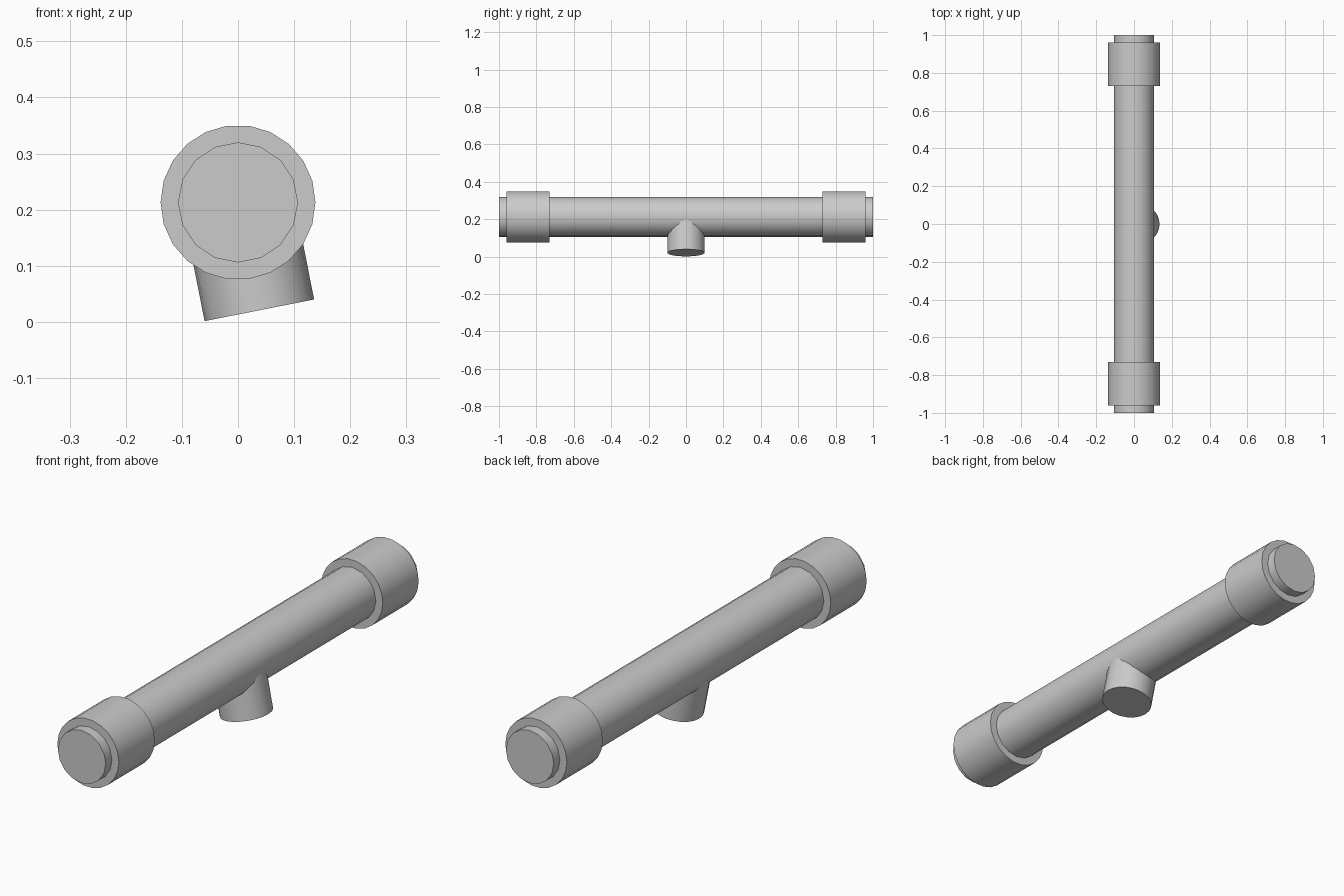
import bpy
from math import radians, sin, cos
from mathutils import Vector

cube = bpy.data.objects.get("Cube")
if cube:
    bpy.data.objects.remove(cube, do_unlink=True)

# Single flat colour
COLOUR = (0.6, 0.6, 0.6, 1.0)
grey = bpy.data.materials.new("plain grey")
grey.use_nodes = True
grey.diffuse_color = COLOUR
grey.node_tree.nodes["Principled BSDF"].inputs["Base Color"].default_value = COLOUR

AXIS_Z = 0.213  # height of the main pipe's centre line


def tube(name, start, end, radius, sides):
    """Capped cylinder running from start to end, with a corner on its local +x."""
    start, end = Vector(start), Vector(end)
    along = end - start
    bpy.ops.mesh.primitive_cylinder_add(vertices=sides, radius=radius, depth=along.length)
    obj = bpy.context.object
    obj.name = name
    # Put a corner on local x whatever the side count
    angle = 0 if sides % 4 == 0 else radians(180 / sides)
    for v in obj.data.vertices:
        x, y = v.co.x, v.co.y
        v.co.x = x * cos(angle) - y * sin(angle)
        v.co.y = x * sin(angle) + y * cos(angle)
    # Local x stays in the front plane, local z follows the tube
    obj.rotation_mode = 'QUATERNION'
    obj.rotation_quaternion = Vector((0, 0, 1)).rotation_difference(along)
    obj.location = (start + end) / 2
    obj.data.materials.append(grey)
    bpy.ops.object.shade_smooth_by_angle(angle=radians(40))
    return obj


# Main pipe
tube("main_pipe", (0, -1, AXIS_Z), (0, 1, AXIS_Z), 0.107, 16)

# Collars near both ends
for name, side in (("front_collar", -1), ("back_collar", 1)):
    tube(name, (0, side * 0.73, AXIS_Z), (0, side * 0.96, AXIS_Z), 0.138, 22)

# Short branch leaning out from the middle
tilt = radians(11.2)
reach = 0.196
tube("branch_pipe", (0, 0, AXIS_Z),
     (reach * sin(tilt), 0, AXIS_Z - reach * cos(tilt)), 0.0995, 22)
